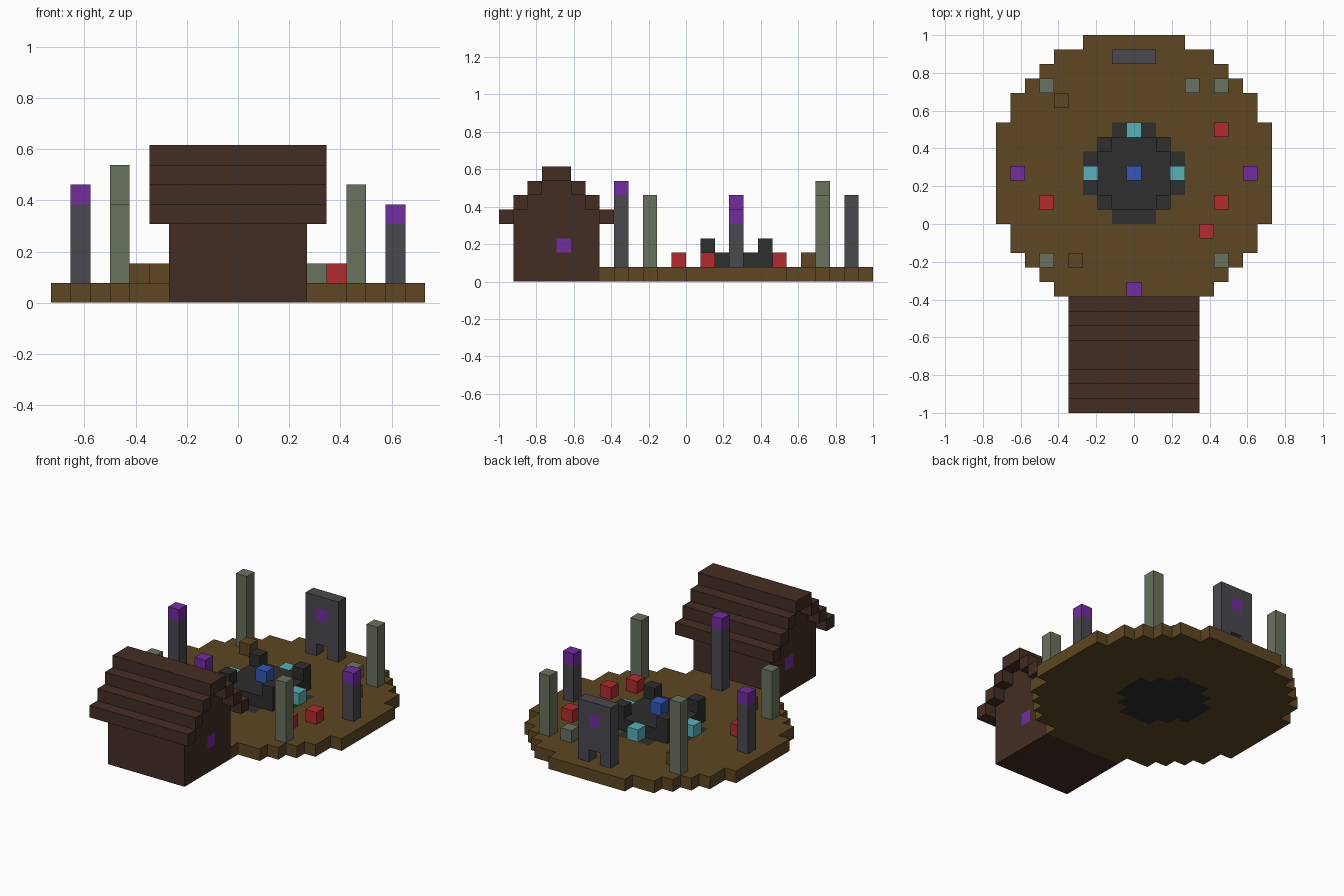
import bpy
import bmesh
from mathutils import Vector

cube = bpy.data.objects.get("Cube")
if cube:
    bpy.data.objects.remove(cube)

U = 1 / 13            # edge of one block
CENTRE_Y = 3.5 * U    # middle of the round ground


def material(name, rgb):
    linear = [((c / 255 + 0.055) / 1.055) ** 2.4 for c in rgb] + [1]
    mat = bpy.data.materials.new(name)
    mat.use_nodes = True
    mat.diffuse_color = linear
    node = mat.node_tree.nodes["Principled BSDF"]
    node.inputs["Base Color"].default_value = linear
    node.inputs["Roughness"].default_value = 0.9
    return mat


SOIL = material("soil brown", (94, 71, 34))
WOOD = material("dark wood", (68, 45, 36))
CHAR = material("charcoal", (46, 46, 46))
STONE = material("dark stone", (73, 72, 78))
MOSS = material("mossy stone", (105, 114, 94))
PURPLE = material("purple glow", (114, 44, 160))
RED = material("red", (178, 43, 47))
CYAN = material("cyan crystal", (90, 176, 184))
BLUE = material("blue crystal", (53, 86, 184))


def blocks(name, cells):
    """Mesh of the exposed faces of a {(i, j, k): material} set of blocks."""
    mats = list(dict.fromkeys(cells.values()))
    bm = bmesh.new()
    for cell, mat in cells.items():
        mid = Vector((cell[0] * U, cell[1] * U + CENTRE_Y, (cell[2] + 0.5) * U))
        for axis in range(3):
            for sign in (-1, 1):
                near = list(cell)
                near[axis] += sign
                if tuple(near) in cells:
                    continue
                n, a, b = Vector(), Vector(), Vector()
                n[axis], a[(axis + 1) % 3], b[(axis + 2) % 3] = sign, sign, 1
                corners = (-a - b, a - b, a + b, b - a)
                face = bm.faces.new([bm.verts.new(mid + (n + c) * U / 2) for c in corners])
                face.material_index = mats.index(mat)
    bmesh.ops.remove_doubles(bm, verts=bm.verts, dist=U / 100)
    mesh = bpy.data.meshes.new(name)
    bm.to_mesh(mesh)
    bm.free()
    for mat in mats:
        mesh.materials.append(mat)
    obj = bpy.data.objects.new(name, mesh)
    bpy.context.collection.objects.link(obj)
    return obj


def box(xs, ys, zs, mat):
    return {(i, j, k): mat for i in xs for j in ys for k in zs}


def disc(radius, k, mat):
    n = range(-int(radius), int(radius) + 1)
    return {(i, j, k): mat for i in n for j in n if i * i + j * j <= radius ** 2}


def column(name, i, j, top, mat, cap=None):
    cells = box([i], [j], range(1, top), mat)
    if cap:
        cells[i, j, top - 1] = cap
    blocks(name, cells)


# Round ground with a scorched middle
blocks("ground", disc(9.5, 0, SOIL) | disc(3.5, 0, CHAR))

# Charred altar with four corner blocks and crystals
altar = box(range(-2, 3), range(-2, 3), [1], CHAR)
altar |= box((-2, 2), (-2, 2), [2], CHAR)
blocks("altar", altar)
blocks("altar_crystal", {(0, 0, 2): BLUE})
for side, (i, j) in {"left": (3, 0), "right": (-3, 0), "back": (0, 3)}.items():
    column("crystal_" + side, i, j, 2, CYAN)

# Stone pillars with glowing caps
for side, i, j, top in (("left", 8, 0, 5), ("right", -8, 0, 6), ("front", 0, -8, 7)):
    column("glow_pillar_" + side, i, j, top, STONE, PURPLE)

# Mossy ruined pillars
for side, i, j, top in (("back_right", -6, 6, 7), ("back_left", 6, 6, 6),
                        ("front_right", -6, -6, 5), ("front_left", 6, -6, 6),
                        ("stump", 4, 6, 2)):
    column("mossy_pillar_" + side, i, j, top, MOSS)

# Loose blocks on the ground
for n, (i, j) in enumerate(((6, 3), (-6, -2), (6, -2), (5, -4))):
    column(f"red_block_{n}", i, j, 2, RED)
for n, (i, j) in enumerate(((-5, 5), (-4, -6))):
    column(f"soil_block_{n}", i, j, 2, SOIL)

# Stone gate with a low opening and a glowing block
gate = box((-1, 0, 1), [8], range(1, 6), STONE)
del gate[0, 8, 1]
gate[0, 8, 4] = PURPLE
blocks("gate", gate)

# House walls, stepped gables and side windows
house = box(range(-3, 4), range(-15, -9), range(5), WOOD)
for step in (1, 2):
    house |= box(range(-3, 4), range(-15 + step, -9 - step), [4 + step], WOOD)
house[3, -12, 2] = house[-3, -12, 2] = PURPLE
blocks("house_walls", house)

# Stepped roof, one course per step, overhanging the gables
roof = {}
for step in range(4):
    roof |= box(range(-4, 5), (-16 + step, -9 - step), [4 + step], WOOD)
blocks("house_roof", roof)
